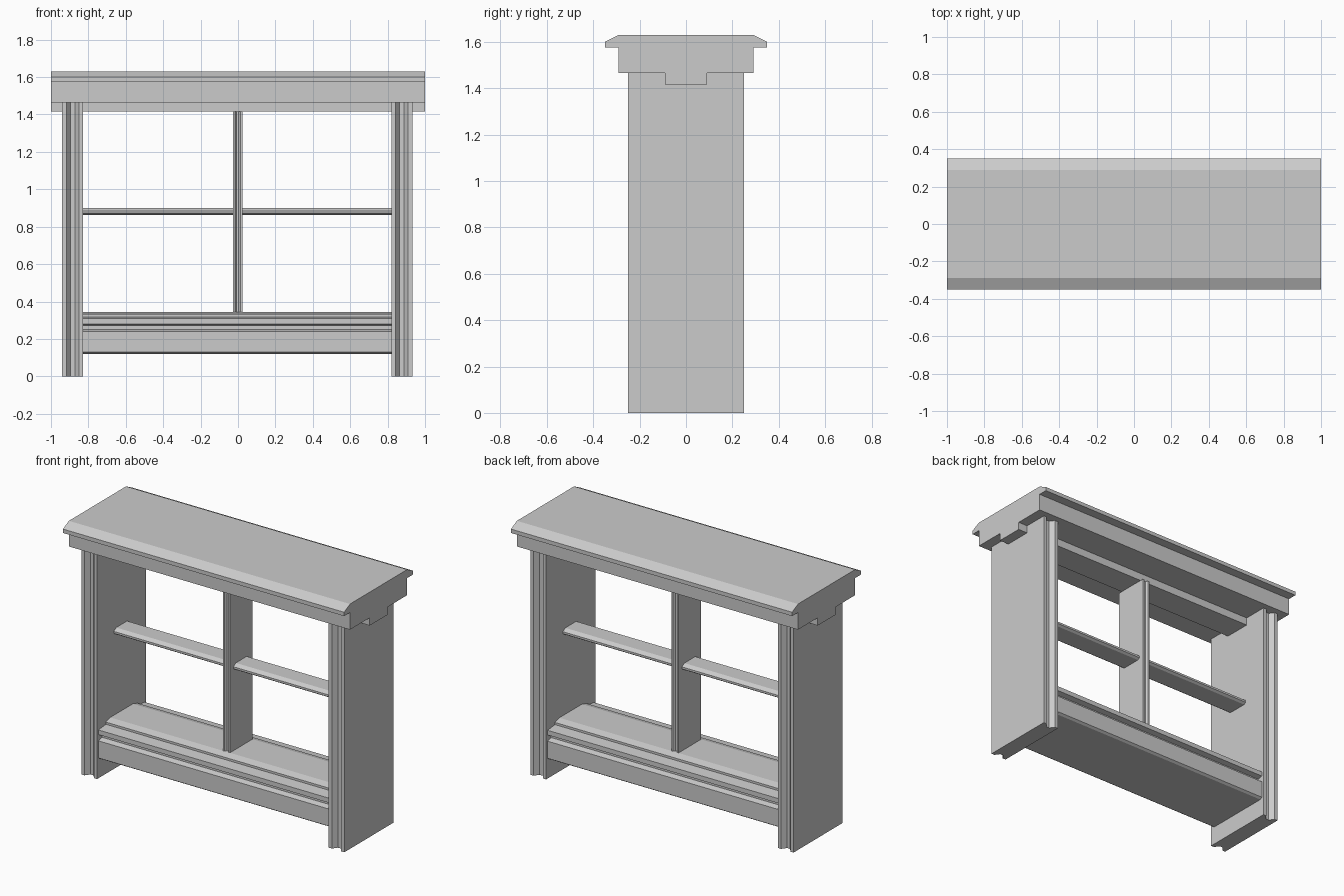
import bpy, bmesh

if "Cube" in bpy.data.objects:
    bpy.data.objects.remove(bpy.data.objects["Cube"])


def prism(name, profile, place, start, end):
    """Extrude a closed 2D profile between two positions along an axis."""
    bm = bmesh.new()
    a = [bm.verts.new(place(u, v, start)) for u, v in profile]
    b = [bm.verts.new(place(u, v, end)) for u, v in profile]
    n = len(profile)
    bm.faces.new(a)
    bm.faces.new(b[::-1])
    for i in range(n):
        bm.faces.new((a[i], a[(i + 1) % n], b[(i + 1) % n], b[i]))
    bmesh.ops.recalc_face_normals(bm, faces=bm.faces)
    mesh = bpy.data.meshes.new(name)
    bm.to_mesh(mesh)
    bm.free()
    obj = bpy.data.objects.new(name, mesh)
    bpy.context.collection.objects.link(obj)
    return obj


def rail(name, half, x0, x1):
    """Horizontal member: half profile (y, z) mirrored front to back."""
    profile = half + [(-y, z) for y, z in reversed(half)]
    return prism(name, profile, lambda y, z, x: (x, y, z), x0, x1)


def post(name, x0, x1, depth, groove, z0, z1):
    """Vertical member with a tapered groove in its front and back."""
    w = (x1 - x0) / 5
    half = [(x0, -depth), (x0 + w, -depth), (x0 + 2 * w, groove - depth),
            (x0 + 3 * w, groove - depth), (x0 + 4 * w, -depth), (x1, -depth)]
    profile = half + [(x, -y) for x, y in reversed(half)]
    return prism(name, profile, lambda x, y, z: (x, y, z), z0, z1)


# Top lintel with overhanging cap and central tongue underneath
rail("lintel", [(0.29, 1.63), (0.35, 1.60), (0.35, 1.575), (0.29, 1.575),
                (0.29, 1.465), (0.09, 1.465), (0.09, 1.415)], -1, 1)

# Side jambs
for side, x in (("left", -0.94), ("right", 0.82)):
    post(side + "_jamb", x, x + 0.112, 0.25, 0.03, 0, 1.465)

# Centre mullion
post("mullion", -0.027, 0.023, 0.115, 0.015, 0.345, 1.415)

# Crossbars, one each side of the mullion
bar = [(0.055, 0.90), (0.08, 0.885), (0.08, 0.872), (0.065, 0.862)]
rail("left_crossbar", bar, -0.83, -0.027)
rail("right_crossbar", bar, 0.023, 0.82)

# Stepped sill with a recess along each long side
rail("sill", [(0.115, 0.345), (0.16, 0.332), (0.16, 0.318), (0.235, 0.31),
              (0.235, 0.28), (0.20, 0.272), (0.20, 0.25), (0.235, 0.24),
              (0.235, 0.13), (0.22, 0.12)], -0.83, 0.82)
